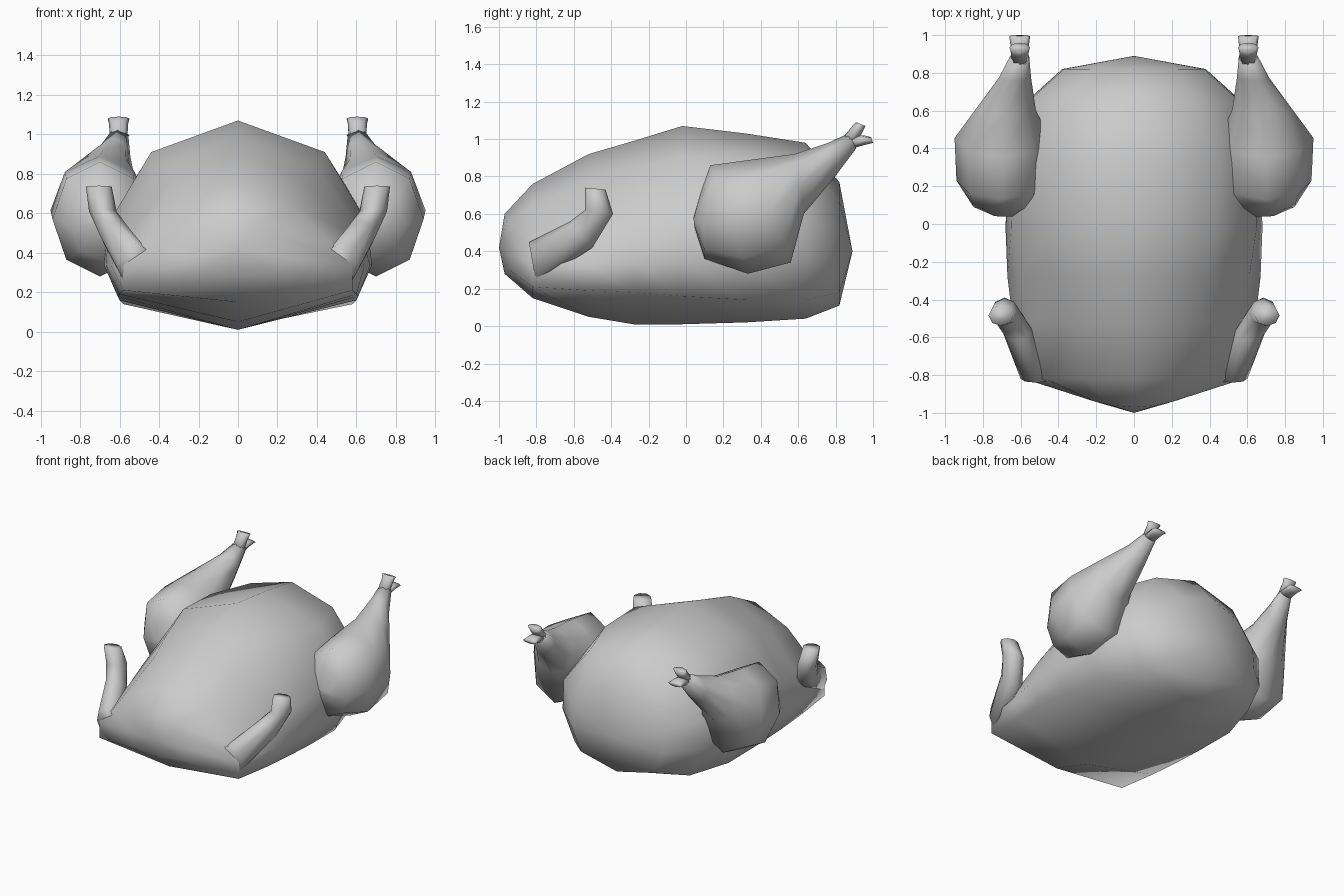
import bpy, bmesh, math

if "Cube" in bpy.data.objects:
    bpy.data.objects.remove(bpy.data.objects["Cube"], do_unlink=True)

grey = bpy.data.materials.new("plain_grey")
grey.use_nodes = True
grey.diffuse_color = (0.6, 0.6, 0.6, 1)
grey.node_tree.nodes["Principled BSDF"].inputs["Base Color"].default_value = (0.6, 0.6, 0.6, 1)


def loft(name, rings, start=None, end=None):
    """Skin a list of equal rings; each end closes to a point or a flat cap."""
    bm = bmesh.new()
    loops = [[bm.verts.new(p) for p in ring] for ring in rings]
    for a, b in zip(loops, loops[1:]):
        for i in range(len(a)):
            j = (i + 1) % len(a)
            bm.faces.new((a[i], a[j], b[j], b[i]))
    for loop, tip in ((loops[0], start), (loops[-1], end)):
        if tip is None:
            bm.faces.new(loop)
        else:
            v = bm.verts.new(tip)
            for i in range(len(loop)):
                bm.faces.new((loop[i], loop[(i + 1) % len(loop)], v))
    bmesh.ops.recalc_face_normals(bm, faces=bm.faces)
    mesh = bpy.data.meshes.new(name)
    bm.to_mesh(mesh)
    bm.free()
    mesh.materials.append(grey)
    mesh.shade_smooth()
    obj = bpy.data.objects.new(name, mesh)
    bpy.context.scene.collection.objects.link(obj)
    return obj


def limb(name, side, sections, sides=8):
    """Sections: (top y, top z), (bottom y, bottom z), centre x, half width."""
    rings = []
    for (ty, tz), (by, bz), cx, rx in sections:
        ring = []
        for k in range(sides):
            a = math.tau * k / sides
            t = math.sin(a) / 2
            ring.append((side * (cx + rx * math.cos(a)),
                         (ty + by) / 2 + t * (ty - by),
                         (tz + bz) / 2 + t * (tz - bz)))
        rings.append(ring)
    return loft(name, rings)


# Body: y, bow, top z, shoulder, flank, side, lower edge, keel z
body = [
    (-0.97, 0.7, 0.60, (0.12, 0.56), (0.21, 0.48), (0.24, 0.38), (0.19, 0.30), 0.28),
    (-0.82, 0, 0.76, (0.27, 0.64), (0.47, 0.45), (0.58, 0.34), (0.58, 0.21), 0.15),
    (-0.52, 0, 0.92, (0.33, 0.77), (0.54, 0.51), (0.64, 0.33), (0.60, 0.19), 0.05),
    (-0.28, 0, 0.99, (0.39, 0.84), (0.61, 0.53), (0.67, 0.34), (0.61, 0.18), 0.01),
    (-0.02, 0, 1.07, (0.44, 0.91), (0.65, 0.56), (0.68, 0.34), (0.60, 0.16), 0.01),
    (0.32, 0, 1.03, (0.45, 0.89), (0.66, 0.56), (0.67, 0.34), (0.58, 0.14), 0.02),
    (0.64, 0, 0.98, (0.34, 0.88), (0.57, 0.58), (0.58, 0.36), (0.48, 0.14), 0.04),
    (0.82, 0, 0.77, (0.24, 0.67), (0.37, 0.50), (0.38, 0.35), (0.30, 0.18), 0.11),
]
body_rings = []
for y, bow, top, *half, keel in body:
    outline = [(0, top)] + half + [(0, keel)] + [(-x, z) for x, z in reversed(half)]
    body_rings.append([(x, y + bow * x * x, z) for x, z in outline])
loft("body", body_rings, (0, -1.0, 0.42), (0, 0.89, 0.40))

leg = [
    ((0.04, 0.58), (0.045, 0.53), 0.68, 0.06),
    ((0.08, 0.72), (0.10, 0.36), 0.68, 0.17),
    ((0.13, 0.86), (0.33, 0.28), 0.70, 0.24),
    ((0.35, 0.89), (0.56, 0.34), 0.70, 0.25),
    ((0.58, 0.92), (0.63, 0.60), 0.68, 0.16),
    ((0.76, 0.98), (0.79, 0.79), 0.63, 0.085),
    ((0.87, 1.03), (0.91, 0.95), 0.605, 0.05),
]
upper_knuckle = [
    ((0.84, 1.01), (0.89, 0.96), 0.605, 0.045),
    ((0.89, 1.07), (0.94, 1.03), 0.605, 0.048),
    ((0.91, 1.09), (0.96, 1.07), 0.605, 0.055),
]
lower_knuckle = [
    ((0.87, 1.02), (0.89, 0.95), 0.605, 0.045),
    ((0.95, 1.02), (0.96, 0.97), 0.605, 0.05),
    ((0.99, 1.01), (1.00, 0.98), 0.605, 0.055),
]
wing = [
    ((-0.84, 0.45), (-0.80, 0.22), 0.52, 0.08),
    ((-0.62, 0.56), (-0.50, 0.42), 0.62, 0.08),
    ((-0.54, 0.62), (-0.39, 0.60), 0.685, 0.07),
    ((-0.54, 0.74), (-0.43, 0.73), 0.705, 0.065),
]

# Paired limbs
for label, side in (("left", 1), ("right", -1)):
    limb(label + "_leg", side, leg)
    limb(label + "_upper_knuckle", side, upper_knuckle)
    limb(label + "_lower_knuckle", side, lower_knuckle)
    limb(label + "_wing", side, wing)
